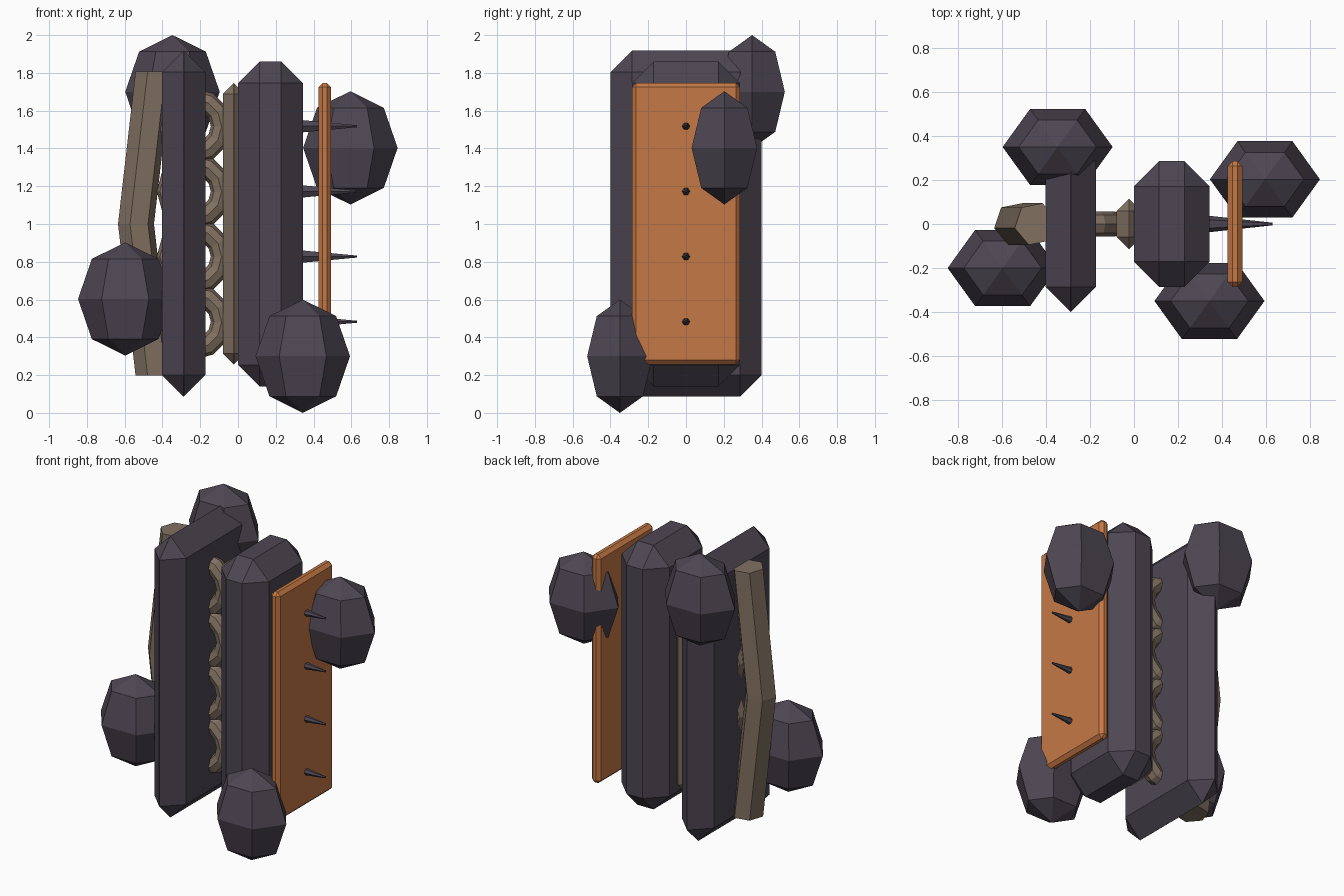
import bpy, math

if "Cube" in bpy.data.objects:
    bpy.data.objects.remove(bpy.data.objects["Cube"])


def material(name, rgb):
    m = bpy.data.materials.new(name)
    m.diffuse_color = (*rgb, 1)
    m.use_nodes = True
    m.node_tree.nodes["Principled BSDF"].inputs["Base Color"].default_value = m.diffuse_color
    return m


DARK = material("dark_shell", (0.075, 0.062, 0.085))
ORANGE = material("orange_plate", (0.56, 0.19, 0.06))
TAN = material("tan_bone", (0.22, 0.165, 0.12))
LEVELS = [1 + 0.345 * (i - 1.5) for i in range(4)]


def finish(name, mat):
    o = bpy.context.object
    o.name = name
    o.data.materials.append(mat)
    return o


def bevel_box(name, lo, hi, width, mat):
    centre = [(a + b) / 2 for a, b in zip(lo, hi)]
    bpy.ops.mesh.primitive_cube_add(size=1, location=centre)
    o = finish(name, mat)
    o.scale = [b - a for a, b in zip(lo, hi)]
    bpy.ops.object.transform_apply(location=False, rotation=False, scale=True)
    mod = o.modifiers.new("chamfer", 'BEVEL')
    mod.width = width
    mod.segments = 1
    return o


# Upright chamfered slabs, spine strip and orange plate
bevel_box("large_slab", (-0.402, -0.4, 0.086), (-0.173, 0.4, 1.918), 0.114, DARK)
bevel_box("small_slab", (0.0, -0.286, 0.14), (0.343, 0.286, 1.86), 0.1145, DARK)
bevel_box("spine_strip", (-0.08, -0.115, 0.257), (0.035, 0.115, 1.746), 0.057, TAN)
bevel_box("outer_plate", (0.426, -0.286, 0.257), (0.492, 0.286, 1.746), 0.022, ORANGE)

# Low-poly pods
for i, p in enumerate([(0.595, 0.203, 1.403), (-0.597, -0.2, 0.603),
                       (-0.347, 0.35, 1.7), (0.343, -0.35, 0.3)]):
    bpy.ops.mesh.primitive_uv_sphere_add(segments=6, ring_count=4, radius=1, location=p,
                                         rotation=(0, 0, 0))
    pod = finish(f"pod_{i + 1}", DARK)
    # put a vertex on the x axis whatever the primitive's start angle
    far = max(pod.data.vertices, key=lambda v: v.co.x).co
    if abs(far.y) > 0.1:
        for v in pod.data.vertices:
            v.co.x, v.co.y = v.co.y, -v.co.x
    pod.scale = (0.25, 0.2, 0.3)

# Connecting rings and spikes, one of each per level
for i, z in enumerate(LEVELS):
    bpy.ops.mesh.primitive_torus_add(major_segments=12, minor_segments=8,
                                     major_radius=0.143, minor_radius=0.057,
                                     location=(-0.23, 0, z), rotation=(math.pi / 2, 0, 0))
    finish(f"link_ring_{i + 1}", TAN)
    bpy.ops.mesh.primitive_cone_add(vertices=6, radius1=0.038, radius2=0.006, depth=0.295,
                                    location=(0.4825, 0, z), rotation=(0, math.pi / 2, 0))
    finish(f"spike_{i + 1}", DARK)

# Bent six-sided rod
verts, faces = [], []
for x, z in [(-0.447, 0.197), (-0.54, 1.0), (-0.447, 1.808)]:
    for k in range(6):
        a = math.radians(11 + 60 * k)
        verts.append((x + 0.097 * math.cos(a), 0.1 * math.sin(a), z))
for r in (0, 6):
    for k in range(6):
        n = (k + 1) % 6
        faces.append((r + k, r + n, r + 6 + n, r + 6 + k))
faces += [tuple(range(5, -1, -1)), tuple(range(12, 18))]
mesh = bpy.data.meshes.new("bent_rod")
mesh.from_pydata(verts, [], faces)
mesh.materials.append(TAN)
rod = bpy.data.objects.new("bent_rod", mesh)
bpy.context.collection.objects.link(rod)
